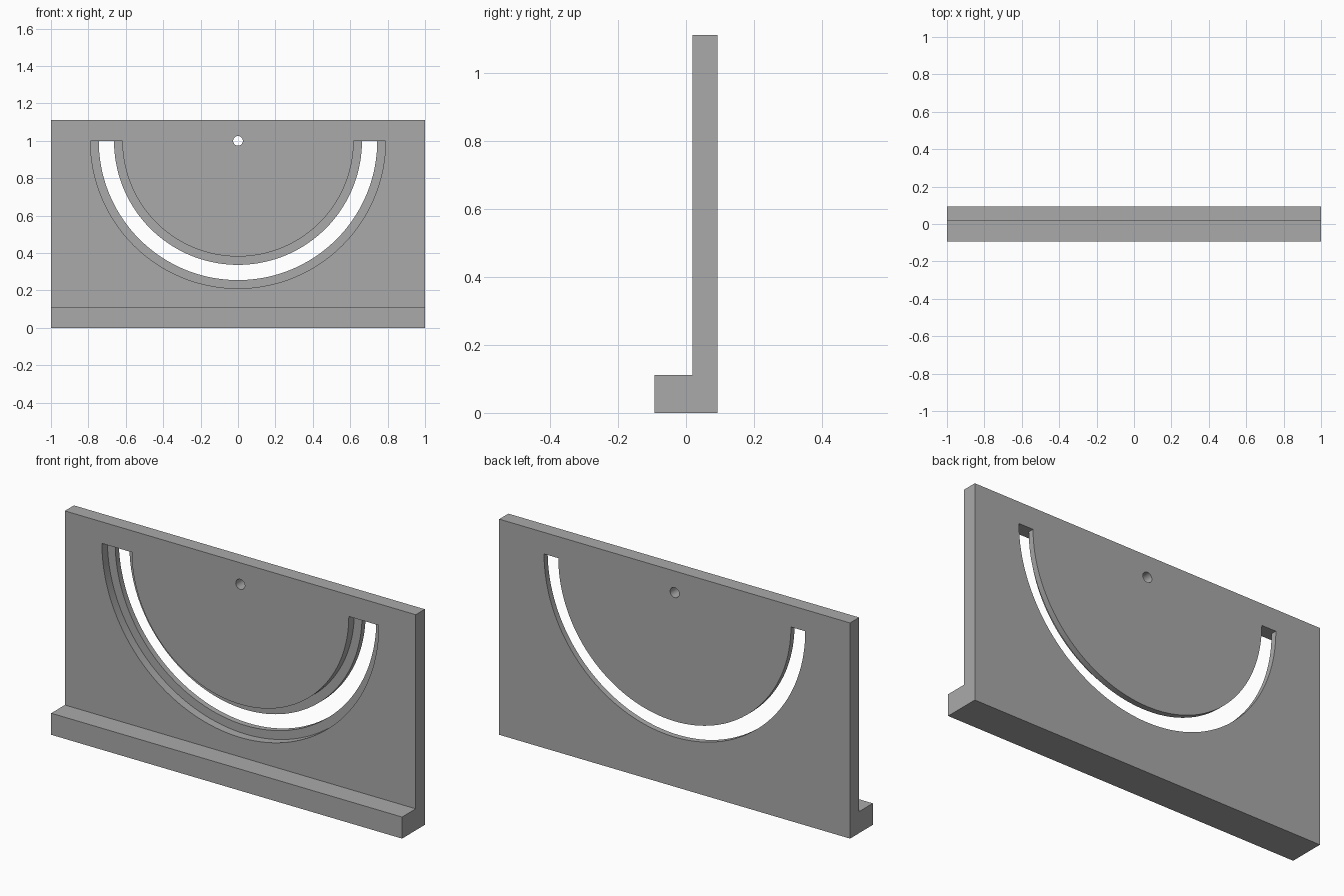
import bpy, bmesh, math
from mathutils import Vector

if "Cube" in bpy.data.objects:
    bpy.data.objects.remove(bpy.data.objects["Cube"])

U = 1 / 135                      # design unit: the plate is 270 wide
BACK, FACE, FRONT = 12.5 * U, 2.5 * U, -12.5 * U
PIVOT_Z = 135 * U
SLOT_R = 95 * U

grey = bpy.data.materials.new("plain grey")
grey.use_nodes = True
grey.diffuse_color = (0.4, 0.4, 0.4, 1)
grey.node_tree.nodes["Principled BSDF"].inputs["Base Color"].default_value = (0.4, 0.4, 0.4, 1)


def extrude(name, points, direction):
    """Solid made by sweeping a closed outline along a direction."""
    bm = bmesh.new()
    face = bm.faces.new([bm.verts.new(p) for p in points])
    swept = bmesh.ops.extrude_face_region(bm, geom=[face])["geom"]
    verts = [g for g in swept if isinstance(g, bmesh.types.BMVert)]
    bmesh.ops.translate(bm, verts=verts, vec=Vector(direction))
    bmesh.ops.recalc_face_normals(bm, faces=bm.faces)
    mesh = bpy.data.meshes.new(name)
    bm.to_mesh(mesh)
    bm.free()
    mesh.materials.append(grey)
    obj = bpy.data.objects.new(name, mesh)
    bpy.context.collection.objects.link(obj)
    return obj


def arc(radius, y, start, end, steps):
    """Points around the pivot in the plane of the plate."""
    angles = [start + (end - start) * i / steps for i in range(steps + 1)]
    return [(radius * math.cos(a), y, PIVOT_Z + radius * math.sin(a)) for a in angles]


def half_ring(name, half_width, y0, y1):
    """Lower half ring around the pivot, used to cut the slot and its recess."""
    outer = arc(SLOT_R + half_width, y0, math.pi, 2 * math.pi, 72)
    inner = arc(SLOT_R - half_width, y0, 2 * math.pi, math.pi, 72)
    return extrude(name, outer + inner, (0, y1 - y0, 0))


# upright plate with the ledge along its front foot
profile = [(FRONT, 0), (BACK, 0), (BACK, 150 * U), (FACE, 150 * U),
           (FACE, 15 * U), (FRONT, 15 * U)]
plate = extrude("slotted_plate", [(-1, y, z) for y, z in profile], (2, 0, 0))

# stepped curved slot and pivot hole
cutters = [
    half_ring("recess_cutter", 11.5 * U, FACE - 0.05, FACE + 6 * U),
    half_ring("slot_cutter", 5.5 * U, FACE - 0.07, BACK + 0.05),
    extrude("pivot_hole_cutter", arc(3.5 * U, FACE - 0.05, 0, 2 * math.pi, 32)[:-1],
            (0, 0.2, 0)),
]
bpy.context.view_layer.objects.active = plate
plate.select_set(True)
for cutter in cutters:
    cutter.hide_render = True
    mod = plate.modifiers.new(cutter.name, "BOOLEAN")
    mod.operation, mod.solver, mod.object = "DIFFERENCE", "EXACT", cutter
    bpy.ops.object.modifier_apply(modifier=mod.name)
    bpy.data.objects.remove(cutter)

bpy.ops.object.shade_smooth_by_angle(angle=math.radians(30))
